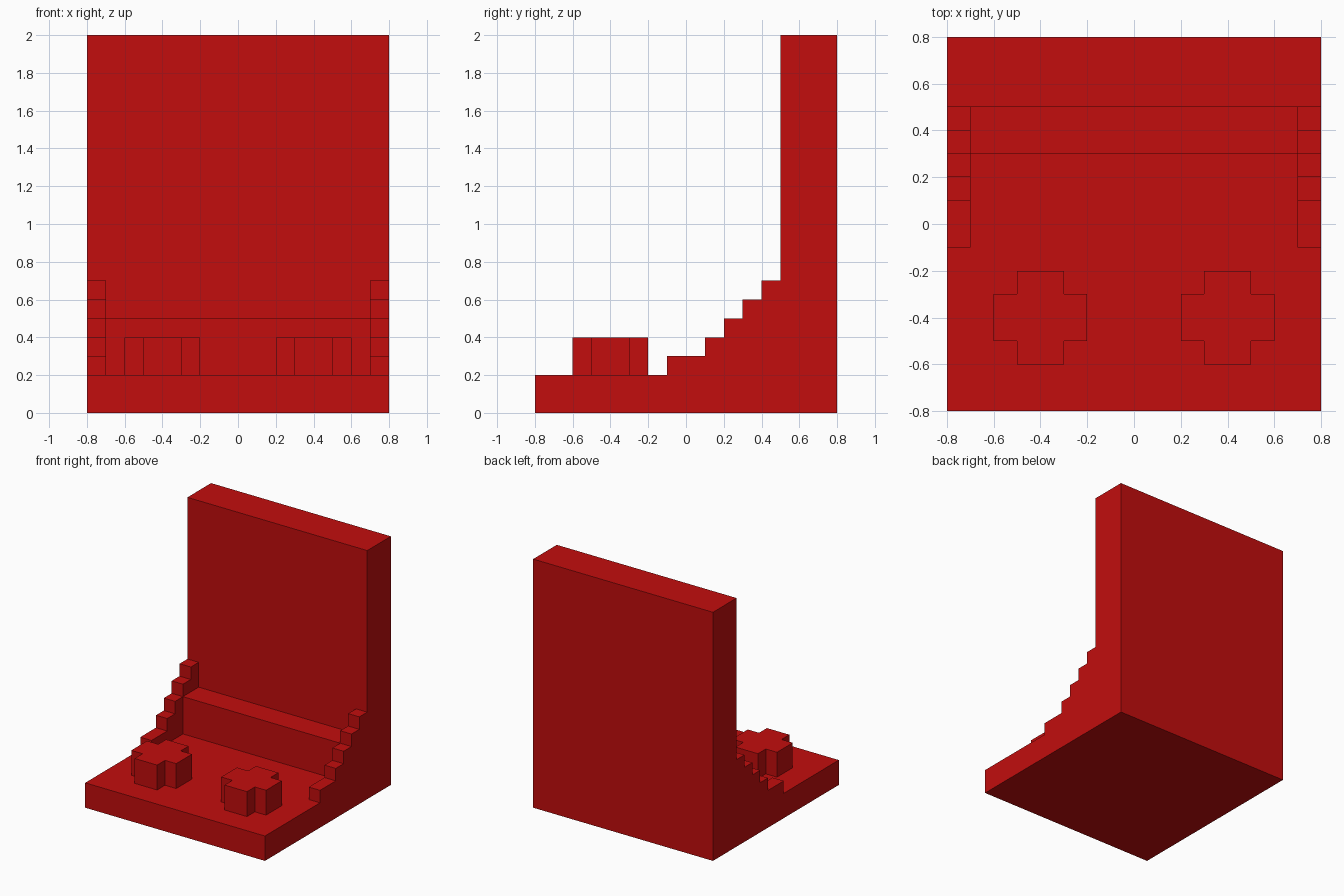
import bpy
import bmesh
from mathutils import Vector

cube = bpy.data.objects.get("Cube")
if cube:
    bpy.data.objects.remove(cube, do_unlink=True)

RED = (0.54, 0.004, 0.004, 1.0)
red = bpy.data.materials.new("red")
red.diffuse_color = RED
red.use_nodes = True
bsdf = next(n for n in red.node_tree.nodes if n.type == 'BSDF_PRINCIPLED')
bsdf.inputs["Base Color"].default_value = RED


def extrude_profile(name, points, offset):
    """Extrude a closed outline of 3D points along offset into a solid."""
    bm = bmesh.new()
    face = bm.faces.new([bm.verts.new(p) for p in points])
    result = bmesh.ops.extrude_face_region(bm, geom=[face], use_keep_orig=True)
    moved = [g for g in result["geom"] if isinstance(g, bmesh.types.BMVert)]
    bmesh.ops.translate(bm, verts=moved, vec=Vector(offset))
    bmesh.ops.recalc_face_normals(bm, faces=bm.faces)
    mesh = bpy.data.meshes.new(name)
    bm.to_mesh(mesh)
    bm.free()
    mesh.materials.append(red)
    obj = bpy.data.objects.new(name, mesh)
    bpy.context.collection.objects.link(obj)
    return obj


def side_profile(name, outline, x0, x1):
    """Extrude a (y, z) outline from x0 to x1."""
    return extrude_profile(name, [(x0, y, z) for y, z in outline], (x1 - x0, 0, 0))


# L-shaped body: floor slab and tall back wall
side_profile("base_and_back",
             [(-0.8, 0), (0.8, 0), (0.8, 2), (0.5, 2), (0.5, 0.2), (-0.8, 0.2)],
             -0.8, 0.8)

# Ledge along the foot of the wall, between the brackets
side_profile("ledge", [(0.3, 0.2), (0.5, 0.2), (0.5, 0.5), (0.3, 0.5)], -0.7, 0.7)

# Stepped side brackets: each step is (front y, top z)
steps = [(-0.1, 0.3), (0.1, 0.4), (0.2, 0.5), (0.3, 0.6), (0.4, 0.7)]
bracket = [(0.5, 0.2), (-0.1, 0.2)]
for i, (y, z) in enumerate(steps):
    y_next = steps[i + 1][0] if i + 1 < len(steps) else 0.5
    bracket += [(y, z), (y_next, z)]

# Cross-shaped studs: one quarter turned round the centre
cross = []
for a, b in ((1, 0), (0, 1), (-1, 0), (0, -1)):
    cross += [(a * u - b * v, b * u + a * v)
              for u, v in ((0.2, -0.1), (0.2, 0.1), (0.1, 0.1))]

for side, s in (("left", 1), ("right", -1)):
    side_profile(side + "_stepped_bracket", bracket, s * 0.7, s * 0.8)
    extrude_profile(side + "_cross_stud",
                    [(s * 0.4 + x, y - 0.4, 0.2) for x, y in cross], (0, 0, 0.2))
